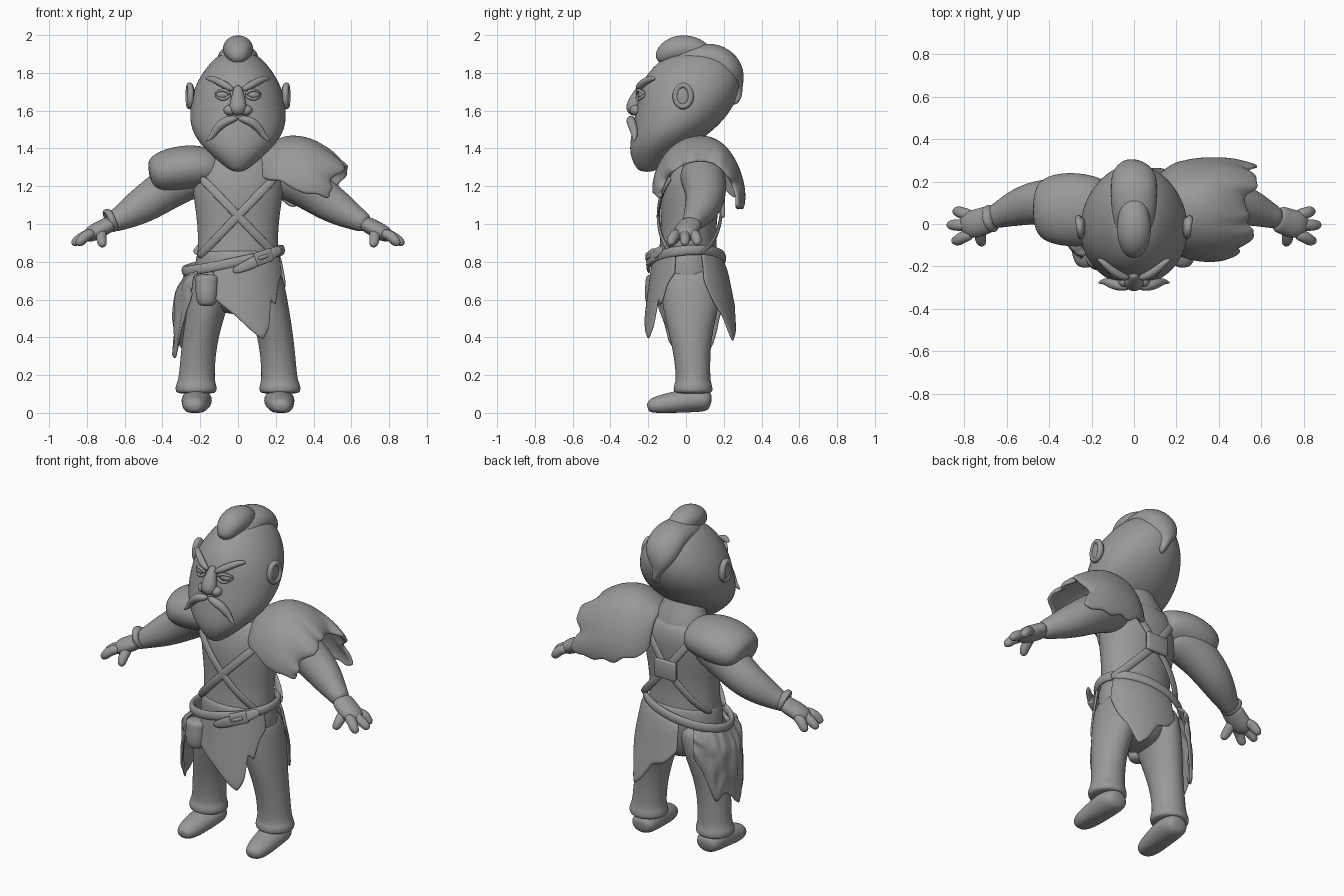
import bpy, bmesh, random
from math import sin, cos, pi, radians, sqrt
from mathutils import Vector

random.seed(4)
if "Cube" in bpy.data.objects:
    bpy.data.objects.remove(bpy.data.objects["Cube"])

GREY = (0.32, 0.32, 0.32, 1)
clay = bpy.data.materials.new("plain grey")
clay.use_nodes = True
clay.diffuse_color = GREY
clay.node_tree.nodes["Principled BSDF"].inputs["Base Color"].default_value = GREY


# Helpers
def finish(name, bm, levels=2, thick=0.0, bevel=0.0):
    bmesh.ops.recalc_face_normals(bm, faces=bm.faces[:])
    mesh = bpy.data.meshes.new(name)
    bm.to_mesh(mesh)
    bm.free()
    mesh.materials.append(clay)
    mesh.shade_smooth()
    ob = bpy.data.objects.new(name, mesh)
    bpy.context.collection.objects.link(ob)
    if thick:
        mod = ob.modifiers.new("thickness", 'SOLIDIFY')
        mod.thickness, mod.offset = thick, 0
    if bevel:
        mod = ob.modifiers.new("round edges", 'BEVEL')
        mod.width, mod.segments = bevel, 2
    if levels:
        mod = ob.modifiers.new("smooth", 'SUBSURF')
        mod.levels = mod.render_levels = levels
    return ob


def sheet(name, rows, wrap=False, loop=False, caps=False, thick=0.0, levels=2):
    """Skin a grid of points; wrap closes each row, loop joins last row to first."""
    bm = bmesh.new()
    grid = [[bm.verts.new(p) for p in row] for row in rows]
    n = len(grid[0])
    pairs = list(zip(grid, grid[1:])) + ([(grid[-1], grid[0])] if loop else [])
    for a, b in pairs:
        for i in range(n if wrap else n - 1):
            j = (i + 1) % n
            bm.faces.new((a[i], a[j], b[j], b[i]))
    if caps:
        bm.faces.new(grid[0])
        bm.faces.new(grid[-1])
    return finish(name, bm, levels, thick)


def stack(name, sections, n=16):
    """Horizontal ovals: z, centre x, half width, front y, back y."""
    rows = []
    for z, cx, rx, front, back in sections:
        cy, ry = (front + back) / 2, (back - front) / 2
        rows.append([(cx + rx * sin(t), cy - ry * cos(t), z)
                     for t in (2 * pi * i / n for i in range(n))])
    return sheet(name, rows, wrap=True, caps=True)


def tube(name, path, wide=1.0, up=(0, 0, 1), n=10, loop=False, floor=None, levels=2):
    """Sweep a round or flattened section along x, y, z, radius points."""
    pts = [Vector(p[:3]) for p in path]
    rows, last = [], len(pts) - 1
    for i, p in enumerate(pts):
        nxt = pts[(i + 1) % len(pts)] if loop else pts[min(i + 1, last)]
        prv = pts[i - 1] if loop else pts[max(i - 1, 0)]
        along = (nxt - prv).normalized()
        side = along.cross(Vector(up)).normalized()
        top = side.cross(along)
        ring = [p + path[i][3] * (wide * cos(t) * side + sin(t) * top)
                for t in (2 * pi * k / n for k in range(n))]
        if floor is not None:
            for v in ring:
                v.z = max(v.z, floor)
        rows.append(ring)
    return sheet(name, rows, wrap=True, loop=loop, caps=not loop, levels=levels)


def ball(name, centre, size):
    bm = bmesh.new()
    bmesh.ops.create_uvsphere(bm, u_segments=20, v_segments=12, radius=1)
    ob = finish(name, bm, 0)
    ob.location, ob.scale = centre, size


def plate(name, centre, size, turn=(0, 0, 0)):
    bm = bmesh.new()
    bmesh.ops.create_cube(bm, size=1)
    bmesh.ops.scale(bm, vec=size, verts=bm.verts[:])
    ob = finish(name, bm, 0, bevel=0.008)
    ob.location, ob.rotation_euler = centre, [radians(a) for a in turn]


def mirrored(path, s):
    return [(s * p[0],) + tuple(p[1:]) for p in path]


# Head, neck and torso
stack("head", [(1.275, 0, .03, -.245, -.17), (1.31, 0, .08, -.275, -.11),
               (1.37, 0, .15, -.30, -.03), (1.43, 0, .21, -.30, .06),
               (1.5, 0, .253, -.29, .155), (1.58, 0, .262, -.275, .23),
               (1.66, 0, .254, -.262, .275), (1.74, 0, .228, -.242, .293),
               (1.81, 0, .185, -.20, .28), (1.87, 0, .135, -.135, .24),
               (1.91, 0, .08, -.05, .17)])
stack("neck", [(1.2, 0, .22, -.09, .18), (1.32, 0, .18, -.08, .17), (1.4, 0, .14, -.08, .14),
               (1.46, 0, .11, -.09, .11), (1.52, 0, .09, -.09, .09)])
stack("torso", [(.76, 0, .22, -.15, .17), (.84, 0, .22, -.15, .17), (.95, 0, .215, -.135, .16),
                (1.08, 0, .23, -.14, .175), (1.2, 0, .25, -.14, .19),
                (1.3, 0, .24, -.11, .19), (1.38, 0, .14, -.07, .15)])
stack("hips", [(.52, 0, .06, -.08, .1), (.57, 0, .17, -.12, .15), (.68, 0, .235, -.15, .18),
               (.78, 0, .235, -.165, .185), (.85, 0, .222, -.16, .18), (.87, 0, .2, -.14, .16)])

# Hair: top knot and swept crest
tube("top_knot", [(0, -.15, 1.86, .03), (0, -.11, 1.905, .065), (0, -.04, 1.93, .08),
                  (0, .03, 1.927, .075), (0, .09, 1.908, .06), (0, .13, 1.89, .03)], wide=1.1)
tube("hair_crest", [(0, -.08, 1.845, .05), (0, 0, 1.865, .08), (0, .1, 1.88, .085),
                    (0, .17, 1.875, .085), (0, .23, 1.82, .085), (0, .26, 1.75, .06),
                    (.01, .265, 1.68, .035), (.02, .255, 1.63, .01)], wide=1.35)

# Face
tube("nose", [(0, -.235, 1.735, .016), (0, -.255, 1.69, .028), (0, -.275, 1.635, .042),
              (0, -.28, 1.605, .044), (0, -.268, 1.575, .02)], up=(0, 1, 0), wide=1.15)
for s, side in ((1, "left"), (-1, "right")):
    ball(side + "_nostril", (s * .042, -.268, 1.602), (.034, .03, .028))
    ball(side + "_eye", (s * .08, -.232, 1.685), (.036, .022, .024))
    for lid, d in (("upper", 1), ("lower", -1)):
        tube(f"{side}_{lid}_eyelid",
             [(s * (.08 + .042 * u), -.235 - .02 * (1 - u * u) + .02 * u,
               1.685 + d * .026 * (1 - u * u), .009) for u in (-1, -.5, 0, .5, 1)], levels=1)
    tube(side + "_eyebrow", mirrored([(.022, -.255, 1.708, .012), (.06, -.248, 1.73, .022),
         (.11, -.215, 1.758, .02), (.15, -.175, 1.772, .016), (.172, -.165, 1.77, .005)], s))
    tube(side + "_moustache", mirrored([(.0, -.285, 1.56, .012), (.04, -.295, 1.555, .024),
         (.085, -.288, 1.535, .027), (.12, -.275, 1.495, .022), (.142, -.27, 1.46, .015),
         (.17, -.278, 1.437, .003)], s))
    ball(side + "_ear", (s * .248, -.015, 1.675), (.02, .05, .07))
    tube(side + "_ear_rim", [(s * (.256 - .006 * cos(a)), -.015 - .043 * cos(a),
         1.675 + (.062 if sin(a) > 0 else .055) * sin(a), .017)
         for a in (2 * pi * k / 12 for k in range(12))], up=(1, 0, 0), loop=True, levels=1)

# Arms, hands, legs and shoes
for s, side in ((1, "left"), (-1, "right")):
    tube(side + "_arm", mirrored([(.16, .07, 1.27, .11), (.27, .09, 1.25, .125),
         (.38, .105, 1.185, .115), (.48, .1, 1.115, .104), (.57, .07, 1.06, .085),
         (.64, .04, 1.02, .06), (.69, .02, .995, .05)], s), n=14)
    tube(side + "_palm", mirrored([(.665, .03, 1.01, .045), (.705, .015, .985, .045),
         (.75, .0, .962, .048), (.79, -.005, .94, .042), (.815, -.01, .925, .022)], s), wide=1.5)
    for finger, y0, y1, reach in (("ring", .04, .06, .85), ("middle", -.005, -.005, .878),
                                  ("index", -.045, -.08, .855)):
        tube(f"{side}_{finger}_finger", mirrored([(.76, y0, .955, .028), (.81, (y0 + y1) / 2, .938, .03),
             (reach - .022, y1, .91, .028), (reach, y1, .888, .016)], s))
    tube(side + "_thumb", mirrored([(.72, -.01, .965, .028), (.725, -.055, .93, .03),
         (.72, -.085, .9, .027), (.712, -.095, .878, .015)], s), up=(1, 0, 0))
    stack(side + "_trouser_leg", [(z, s * cx, rx, f, b) for z, cx, rx, f, b in (
        (.10, .222, .095, -.055, .13), (.115, .222, .113, -.07, .145), (.15, .222, .11, -.066, .14),
        (.17, .22, .097, -.053, .13), (.3, .212, .094, -.065, .13), (.42, .195, .098, -.093, .14),
        (.55, .165, .108, -.125, .175), (.68, .135, .115, -.145, .19), (.78, .12, .1, -.14, .175))])
    tube(side + "_shoe", mirrored([(.215, .135, .06, .035), (.215, .11, .065, .06),
         (.218, .04, .07, .068), (.222, -.05, .055, .062), (.228, -.13, .042, .056),
         (.23, -.185, .035, .042), (.23, -.205, .03, .02)], s), wide=1.25, floor=0.0, n=14)

# Bracelet on the right wrist
tube("bracelet", [(-.66, .03, 1.028, .04), (-.661, .03, 1.028, .068), (-.69, .02, 1.01, .068),
                  (-.692, .02, 1.01, .04)], n=16)

# Right shoulder pad, a thick pillow
tube("right_shoulder_pad", [(-.09, .06, 1.29, .08), (-.15, .06, 1.295, .11), (-.24, .065, 1.3, .125),
     (-.34, .07, 1.285, .125), (-.43, .07, 1.265, .108), (-.47, .07, 1.255, .065)], wide=1.42, n=16)

# Left shoulder fur, a draped shell with a ragged hem
rows = []
hem = [random.uniform(-.06, .025) for _ in range(25)]
shape = ((.10, .12, .13, 1.24), (.16, .18, .19, 1.22), (.22, .21, .225, 1.22), (.28, .22, .24, 1.22),
         (.34, .225, .24, 1.215), (.40, .225, .23, 1.21), (.46, .22, .21, 1.2),
         (.52, .205, .185, 1.19), (.57, .19, .15, 1.18))
for k, (x, ry, rz, cz) in enumerate(shape):
    front = 68 + 6 * min(k, 4) + 6 * (k % 2) + random.uniform(-3, 3)
    back = 78 + 6 * min(k, 3) + 14 * (k % 2) + random.uniform(-5, 5)
    row = []
    for i in range(25):
        a = radians(-front + (front + back) * i / 24)
        out = (hem[i] - .04 * max(0, -sin(a)) ** 2) * (k / 8) ** 3
        drop = .07 * max(0, sin(a)) ** 3 + .03 * max(0, -sin(a)) ** 3
        row.append((x + out, .08 + ry * sin(a) * (1.1 if a < 0 else 1),
                    cz + rz * cos(a) - drop))
    rows.append(row)
sheet("left_shoulder_fur", rows, thick=.025)


# Crossed chest and back straps
def strap(name, a, b, face):
    path = []
    for k in range(9):
        x, z = (a[j] + (b[j] - a[j]) * k / 8 for j in (0, 1))
        path.append((x, .02 + face * .168 * sqrt(max(0, 1 - (x / .245) ** 2)), z, .009))
    tube(name, path, wide=2.6, up=(0, face, 0), levels=1)


for s, side in ((1, "left"), (-1, "right")):
    strap(side + "_chest_strap", (s * .2, 1.25), (-s * .215, .82), -1)
    strap(side + "_upper_back_strap", (s * .18, 1.33), (0, 1.09), 1)
    strap(side + "_lower_back_strap", (0, 1.09), (s * .23, .84), 1)
plate("back_strap_plate", (0, .195, 1.09), (.14, .025, .11))


# Slanted belt with buckle, loose end and pouch
def belt_height(x):
    return .8 + .21 * x


belt = []
for k in range(24):
    a = 2 * pi * k / 24
    x = -.025 + .262 * sin(a)
    belt.append((x, .01 - .19 * cos(a), belt_height(x) + .025 * (1 - cos(a)) / 2, .028))
tube("belt", belt, wide=.55, n=10, loop=True)
plate("buckle", (.135, -.182, .825), (.1, .03, .07), (0, -18, 24))
plate("buckle_pin", (.135, -.2, .825), (.06, .015, .02), (0, -18, 24))
tube("belt_end", [(-.03, -.195, .748, .006), (.02, -.2, .768, .011), (.09, -.2, .80, .013),
                  (.16, -.18, .835, .013), (.235, -.12, .87, .011)], wide=2.5, up=(0, 1, 0))
stack("pouch", [(.565, -.165, .035, -.20, -.14), (.585, -.165, .055, -.215, -.12),
                (.64, -.165, .062, -.222, -.11), (.69, -.165, .06, -.215, -.11),
                (.715, -.165, .064, -.215, -.11), (.735, -.165, .05, -.2, -.11)])


# Hanging cloths around the hips: angle from the front, hem height
def cloth(name, hem, flare=0.13, out=0.0, ragged=0.0):
    cols = []
    for (a0, z0), (a1, z1) in zip(hem, hem[1:]):
        for t in (0, .34, .67):
            cols.append((a0 + (a1 - a0) * t, z0 + (z1 - z0) * t))
    cols.append(hem[-1])
    rows = []
    for r in range(9):
        row = []
        for deg, low in cols:
            a = radians(deg)
            high = belt_height(.25 * sin(a))
            z = high + (low - high) * r / 8
            grow = flare * (high - z) + out * min(1, r / 2) + random.uniform(-ragged, ragged)
            row.append((-.02 + (.25 + grow) * sin(a), .01 - (.185 + grow) * cos(a),
                        z + random.uniform(-ragged, ragged)))
        rows.append(row)
    sheet(name, rows, thick=.014, levels=1)


cloth("front_cloth", [(-26, .62), (-14, .57), (2, .51), (18, .43), (30, .385), (38, .45),
                      (43, .6), (50, .57), (58, .68), (70, .74)])
cloth("back_cloth", [(112, .7), (124, .58), (136, .5), (146, .37), (156, .42), (168, .53),
                     (182, .55), (196, .63)], flare=.2, out=.01)
cloth("right_hip_cloth", [(-46, .62), (-56, .52), (-67, .38), (-80, .27), (-92, .32),
                          (-106, .38), (-120, .33), (-132, .5), (-146, .62)],
      flare=.03, out=.055, ragged=.013)
